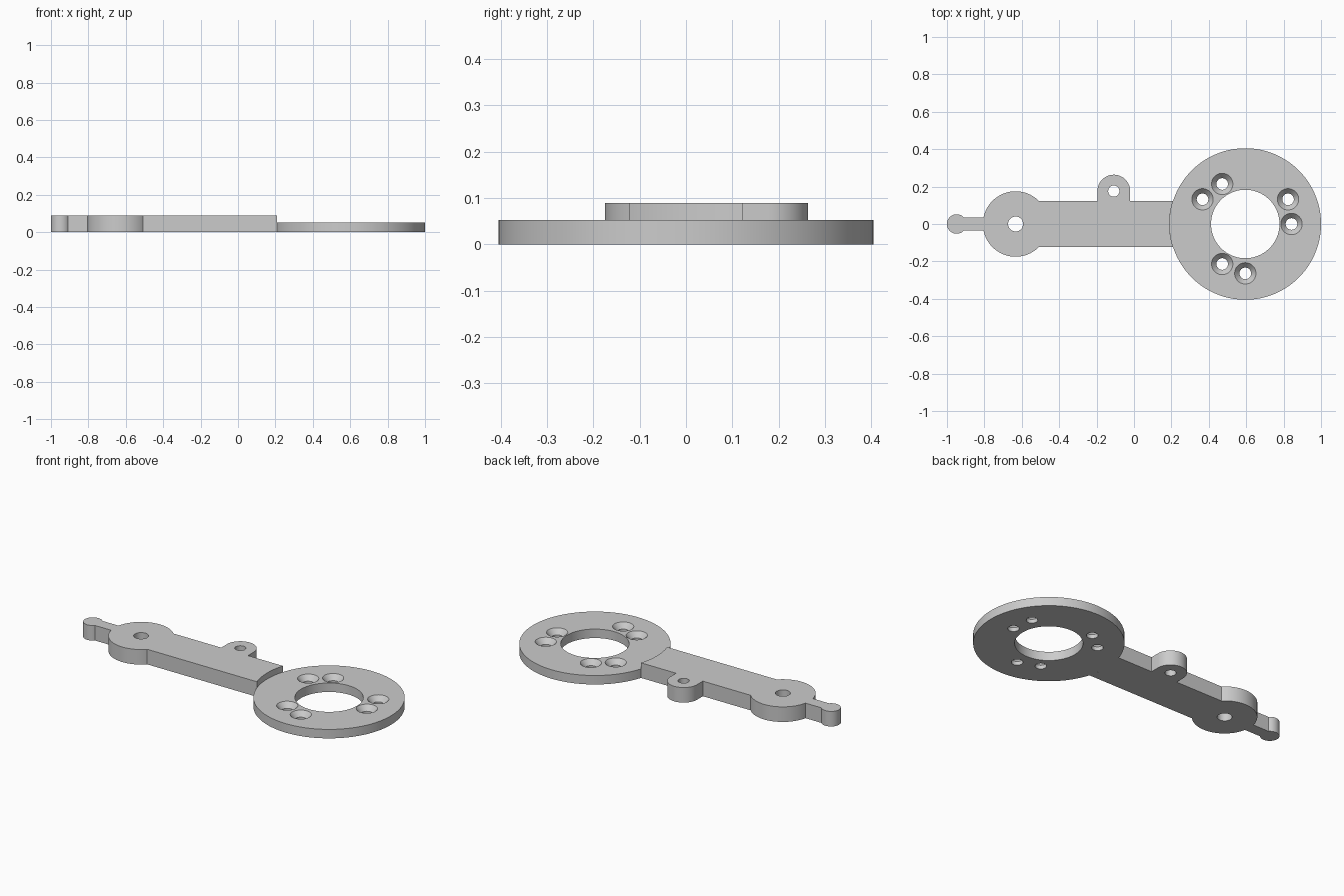
import bpy
import bmesh
from math import asin, cos, sin, pi, radians

cube = bpy.data.objects.get("Cube")
if cube:
    bpy.data.objects.remove(cube, do_unlink=True)

# Main dimensions
ARM_TOP, DISC_TOP = 0.089, 0.053
ARM_HALF, NECK_HALF = 0.122, 0.035
DISC_X, DISC_R, BORE_R = 0.595, 0.405, 0.183
HUB_X, HUB_R = -0.633, 0.175
TIP_X, TIP_R = -0.948, 0.052
TAB_X, TAB_Y, TAB_R = -0.108, 0.176, 0.0875

grey = bpy.data.materials.new("plain grey")
grey.use_nodes = True
colour = (0.6, 0.6, 0.6, 1)
grey.diffuse_color = colour
grey.node_tree.nodes["Principled BSDF"].inputs["Base Color"].default_value = colour


def make_object(name, bm):
    bmesh.ops.recalc_face_normals(bm, faces=bm.faces)
    mesh = bpy.data.meshes.new(name)
    bm.to_mesh(mesh)
    bm.free()
    mesh.materials.append(grey)
    obj = bpy.data.objects.new(name, mesh)
    bpy.context.collection.objects.link(obj)
    return obj


def turned(name, profile, x, y, sides=64):
    """Closed round solid from (radius, height) steps, bottom to top."""
    bm = bmesh.new()
    rings = [[bm.verts.new((x + r * cos(2 * pi * i / sides),
                            y + r * sin(2 * pi * i / sides), z))
              for i in range(sides)] for r, z in profile]
    for low, high in zip(rings, rings[1:]):
        for i in range(sides):
            j = (i + 1) % sides
            bm.faces.new((low[i], low[j], high[j], high[i]))
    bm.faces.new(rings[0])
    bm.faces.new(rings[-1])
    return make_object(name, bm)


def arc(x, y, r, start, end, steps=48):
    return [(x + r * cos(start + (end - start) * i / steps),
             y + r * sin(start + (end - start) * i / steps))
            for i in range(steps + 1)]


def drill(target, cutters):
    """Subtract the cutters, keep the result and discard the helpers."""
    for cutter in cutters:
        cutter.hide_render = True
        mod = target.modifiers.new("hole", "BOOLEAN")
        mod.operation = "DIFFERENCE"
        mod.solver = "EXACT"
        mod.object = cutter
    bpy.context.view_layer.update()
    graph = bpy.context.evaluated_depsgraph_get()
    result = bpy.data.meshes.new_from_object(target.evaluated_get(graph))
    target.modifiers.clear()
    target.data = result
    for cutter in cutters:
        bpy.data.objects.remove(cutter, do_unlink=True)


def through_hole(x, y, r):
    return turned("hole_cutter", [(r, -0.1), (r, 0.2)], x, y)


# Arm outline, counterclockwise: disc seat, side tab, hub, tip, hub
seat = asin(ARM_HALF / DISC_R)
wide = asin(ARM_HALF / HUB_R)
narrow = asin(NECK_HALF / HUB_R)
tip = asin(NECK_HALF / TIP_R)
outline = (arc(DISC_X, 0, DISC_R, pi + seat, pi - seat, 24)
           + [(TAB_X + TAB_R, ARM_HALF)]
           + arc(TAB_X, TAB_Y, TAB_R, 0, pi)
           + [(TAB_X - TAB_R, ARM_HALF)]
           + arc(HUB_X, 0, HUB_R, wide, pi - narrow)
           + arc(TIP_X, 0, TIP_R, tip, 2 * pi - tip)
           + arc(HUB_X, 0, HUB_R, pi + narrow, 2 * pi - wide))
bm = bmesh.new()
base = bm.faces.new([bm.verts.new((x, y, 0)) for x, y in outline])
top = bmesh.ops.extrude_face_region(bm, geom=[base], use_keep_orig=True)
bmesh.ops.translate(bm, vec=(0, 0, ARM_TOP),
                    verts=[v for v in top["geom"] if isinstance(v, bmesh.types.BMVert)])
arm = make_object("arm", bm)
drill(arm, [through_hole(HUB_X, 0, 0.04), through_hole(TAB_X, TAB_Y, 0.03)])

# Mounting disc with a central bore and two triads of countersunk holes
disc = turned("mounting_disc", [(DISC_R, 0), (DISC_R, DISC_TOP)], DISC_X, 0, 128)
cutters = [turned("bore_cutter", [(BORE_R, -0.1), (BORE_R, 0.2)], DISC_X, 0, 96)]
countersink = [(0.031, -0.1), (0.031, DISC_TOP - 0.03), (0.057, DISC_TOP), (0.057, 0.1)]
for first_angle, distance in ((0, 0.247), (30, 0.264)):
    for k in range(3):
        a = radians(first_angle + 120 * k)
        cutters.append(turned("countersink_cutter", countersink,
                              DISC_X + distance * cos(a), distance * sin(a)))
drill(disc, cutters)

# Smooth round walls, crisp edges
for obj in (arm, disc):
    bpy.ops.object.select_all(action="DESELECT")
    obj.select_set(True)
    bpy.context.view_layer.objects.active = obj
    bpy.ops.object.shade_smooth_by_angle(angle=radians(25))
